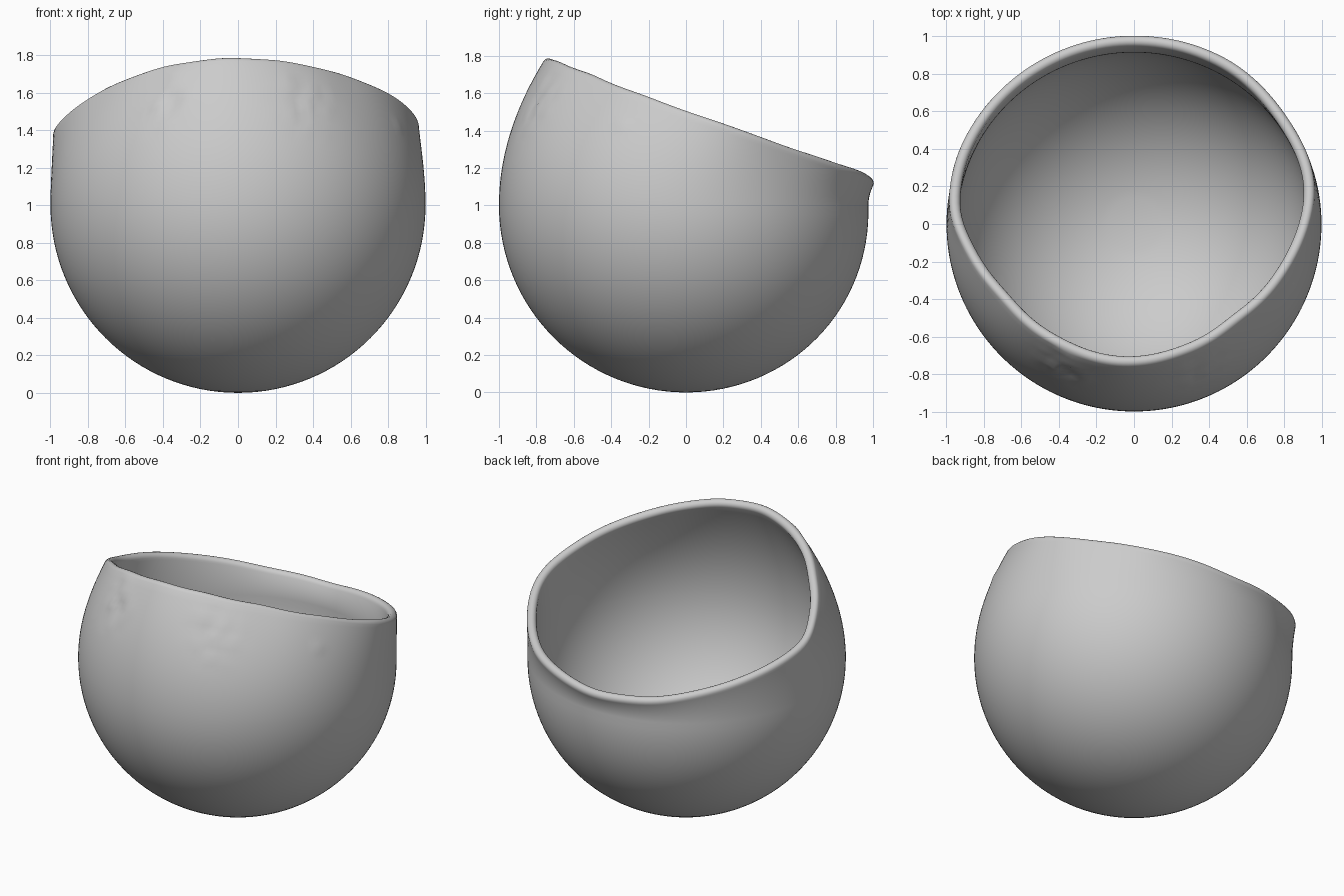
import bpy, bmesh, math
from mathutils import Vector, noise

if "Cube" in bpy.data.objects:
    bpy.data.objects.remove(bpy.data.objects["Cube"])

N = 160          # segments around
WALL = 0.06      # shell thickness

# Rim control points: outer edge x, y and lip height z
RIM = [(.03, 1, 1.13), (.56, .84, 1.21), (.82, .56, 1.31), (.94, .34, 1.39),
       (.97, .18, 1.45), (.84, -.22, 1.6), (.56, -.52, 1.72), (.24, -.71, 1.79),
       (-.08, -.76, 1.805), (-.4, -.66, 1.76), (-.72, -.39, 1.64),
       (-.93, -.08, 1.49), (-.99, .05, 1.42), (-.95, .35, 1.35),
       (-.79, .63, 1.27), (-.4, .92, 1.16)]

# Worn patches on the outside: centre x, y, z, radius, strength
PATCHES = [(-.4, -.78, 1.58, .24, .02), (.36, -.79, 1.55, .24, .02)]
NUB = Vector((.885, -.36, 1.44))


def rim_table():
    """Rim radius and height, resampled evenly round the bowl and smoothed."""
    pts = sorted((math.atan2(y, x) % math.tau, math.hypot(x, y), z) for x, y, z in RIM)
    last, first = pts[-1], pts[0]
    pts = [(last[0] - math.tau, *last[1:])] + pts + [(first[0] + math.tau, *first[1:])]
    table = []
    for i in range(N):
        a = math.tau * i / N
        for p, q in zip(pts, pts[1:]):
            if p[0] <= a <= q[0]:
                t = (a - p[0]) / (q[0] - p[0])
                table.append(Vector((p[1] + (q[1] - p[1]) * t, p[2] + (q[2] - p[2]) * t)))
                break
    for _ in range(8):
        table = [(table[i - 1] + 2 * table[i] + table[(i + 1) % N]) / 4 for i in range(N)]
    return table


def section(angle, rim):
    """Cross-section (radius, height): outside up, round lip, inside down."""
    back = max(0, math.sin(angle)) ** 2
    top = rim.y - 0.03
    outer = []
    for k in range(1, 33):
        f = k / 32
        p = f * math.pi / 2
        outer.append(Vector((math.sin(p) * (1 - .025 * back * f * f), 1 - math.cos(p))))
    r1 = outer[-1].x
    for k in range(1, 21):
        u = k / 20
        outer.append(Vector((r1 + (rim.x - r1) * u * u, 1 + (top - 1) * u)))
    inner = []
    for k, p in enumerate(outer):
        a, b = outer[max(0, k - 1)], outer[min(len(outer) - 1, k + 1)]
        t = (b - a).normalized()
        inner.append(p + Vector((-t.y, t.x)) * WALL)
    mid = (outer[-1] + inner[-1]) / 2
    side = outer[-1] - mid
    along = Vector((-side.y, side.x))
    lip = [mid + side * math.cos(math.pi * k / 8) + along * math.sin(math.pi * k / 8)
           for k in range(1, 8)]
    # drop inner points that would crowd the pole
    inner = [p for p in inner[2:]]
    return outer + lip + inner[::-1], len(outer)


bm = bmesh.new()
rim = rim_table()
rings = []
for i in range(N):
    a = math.tau * i / N
    prof, n_out = section(a, rim[i])
    col = []
    for k, p in enumerate(prof):
        v = Vector((p.x * math.cos(a), p.x * math.sin(a), p.y))
        # worn surface and small nub on the outside
        if k < n_out:
            d = 0
            for x, y, z, r, s in PATCHES:
                w = max(0, 1 - (v - Vector((x, y, z))).length / r)
                d += s * w * noise.noise(v * 13)
            d += .015 * max(0, 1 - (v - NUB).length / .06)
            v += Vector((v.x, v.y, 0)).normalized() * d
        col.append(bm.verts.new(v))
    rings.append(col)

# Skin the sections and close both poles
bottom = bm.verts.new((0, 0, 0))
floor = bm.verts.new((0, 0, WALL))
for i in range(N):
    a, b = rings[i], rings[(i + 1) % N]
    for k in range(len(a) - 1):
        bm.faces.new((a[k], b[k], b[k + 1], a[k + 1]))
    bm.faces.new((bottom, b[0], a[0]))
    bm.faces.new((floor, a[-1], b[-1]))
bmesh.ops.recalc_face_normals(bm, faces=bm.faces[:])
for f in bm.faces:
    f.smooth = True
mesh = bpy.data.meshes.new("bowl")
bm.to_mesh(mesh)
bm.free()
bowl = bpy.data.objects.new("bowl", mesh)
bpy.context.collection.objects.link(bowl)
